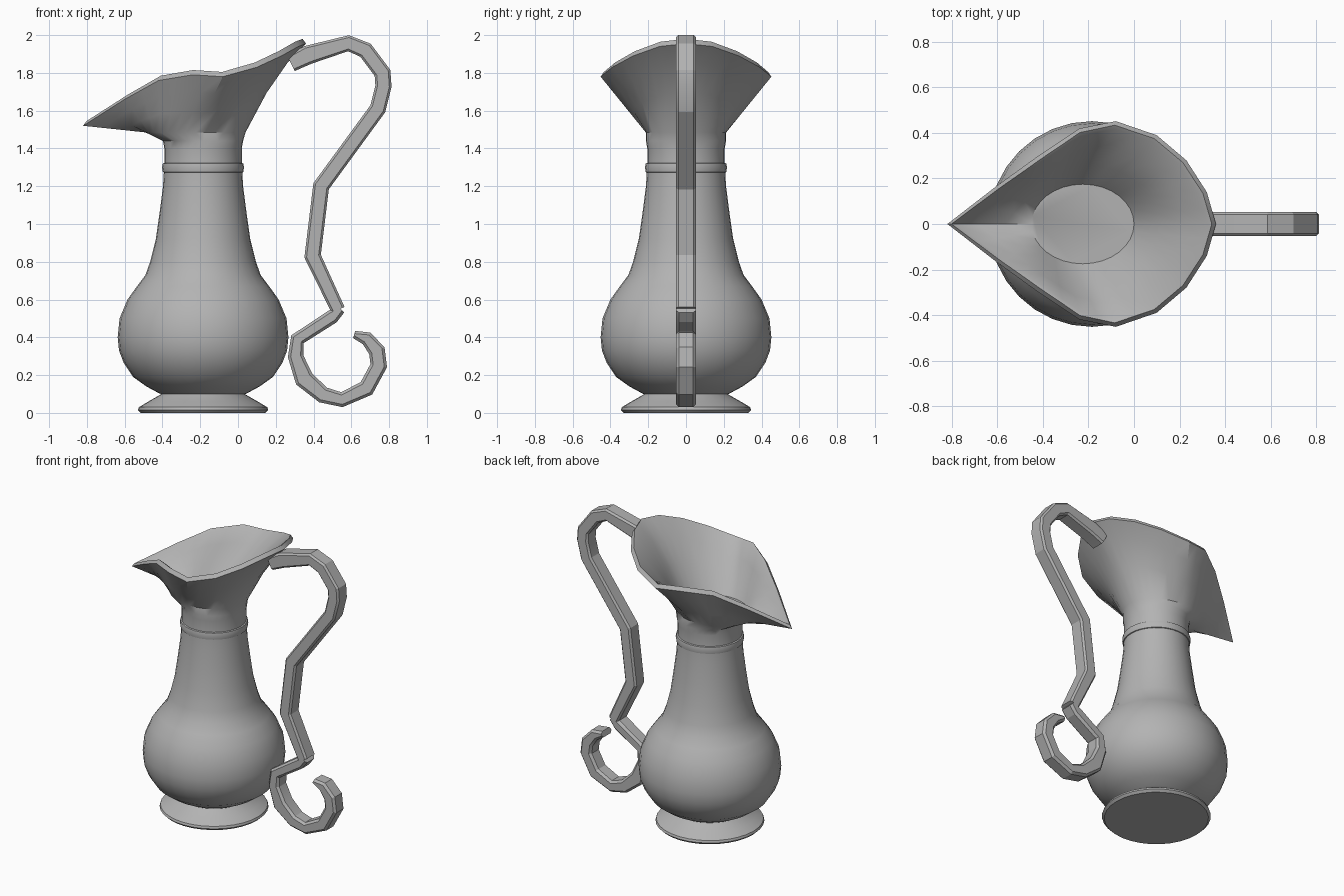
import bpy, bmesh, math
from mathutils import Vector

cube = bpy.data.objects.get("Cube")
if cube:
    bpy.data.objects.remove(cube)

clay = bpy.data.materials.new("grey_clay")
clay.use_nodes = True
GREY = (0.45, 0.45, 0.45, 1)
clay.diffuse_color = GREY
clay.node_tree.nodes["Principled BSDF"].inputs["Base Color"].default_value = GREY

SEGS = 32
AXIS_X = -0.185


def loft(name, rings, sharp_angle):
    """Skin a list of closed rings and cap both ends."""
    bm = bmesh.new()
    loops = [[bm.verts.new(p) for p in ring] for ring in rings]
    for a, b in zip(loops, loops[1:]):
        n = len(a)
        for i in range(n):
            j = (i + 1) % n
            bm.faces.new((a[i], a[j], b[j], b[i]))
    bm.faces.new(loops[0][::-1])
    bm.faces.new(loops[-1])
    bmesh.ops.recalc_face_normals(bm, faces=bm.faces)
    mesh = bpy.data.meshes.new(name)
    bm.to_mesh(mesh)
    bm.free()
    mesh.materials.append(clay)
    obj = bpy.data.objects.new(name, mesh)
    bpy.context.collection.objects.link(obj)
    bpy.ops.object.select_all(action='DESELECT')
    obj.select_set(True)
    bpy.context.view_layer.objects.active = obj
    bpy.ops.object.shade_smooth_by_angle(angle=math.radians(sharp_angle))
    return obj


def oval(cx, rx, ry, z):
    return [Vector((cx + rx * math.cos(t), ry * math.sin(t), z))
            for t in (2 * math.pi * i / SEGS for i in range(SEGS))]


def turned(profile):
    return [oval(AXIS_X, r, r, z) for r, z in profile]


# Foot
loft("foot", turned([(0.33, 0), (0.345, 0.015), (0.34, 0.03), (0.29, 0.06),
                     (0.22, 0.1), (0.2, 0.12)]), 35)

# Belly and neck
body = turned([(0.2, 0.09), (0.235, 0.105), (0.3, 0.14), (0.37, 0.19), (0.42, 0.265),
               (0.445, 0.33), (0.452, 0.4), (0.442, 0.5), (0.4, 0.6), (0.35, 0.67),
               (0.305, 0.73), (0.28, 0.8), (0.25, 0.92), (0.23, 1.06), (0.212, 1.2),
               (0.205, 1.32), (0.205, 1.4), (0.212, 1.44)])

# Rim: half outline from the handle side round to the spout tip, then mirrored
half = [Vector(p) for p in (
    (0.36, 0, 1.955), (0.32, 0.14, 1.94), (0.23, 0.28, 1.89), (0.1, 0.39, 1.83),
    (-0.08, 0.452, 1.78), (-0.24, 0.42, 1.79), (-0.42, 0.3, 1.76),
    (-0.6, 0.17, 1.66), (-0.82, 0, 1.52))]
fine = []
for a, b in zip(half, half[1:]):
    fine += [a, (a + b) / 2]
fine.append(half[-1])
rim = fine + [Vector((p.x, -p.y, p.z)) for p in fine[-2:0:-1]]


def flare(start, end, t):
    """Ring between two rings, pulled up a little on the handle side."""
    ring = []
    for i, (a, b) in enumerate(zip(start, end)):
        p = a.lerp(b, t)
        lift = max(0, math.cos(2 * math.pi * i / SEGS))
        p.z += 0.2 * t * (1 - t) * lift
        ring.append(p)
    return ring


center = Vector((AXIS_X, 0, 0))


def inset(ring, distance, lift):
    result = []
    for p in ring:
        d = (Vector((p.x, p.y, 0)) - center).normalized()
        result.append(p - d * distance + Vector((0, 0, lift)))
    return result


throat = oval(-0.225, 0.265, 0.213, 1.485)
floor = oval(-0.225, 0.225, 0.175, 1.515)
lip = inset(rim, 0.018, 0.025)
inner_rim = inset(rim, 0.035, 0.012)
body += [throat, flare(throat, rim, 0.35), flare(throat, rim, 0.7), rim, lip, inner_rim,
         flare(floor, inner_rim, 0.7), flare(floor, inner_rim, 0.35), floor]
loft("pitcher_body", body, 35)

# Collar round the neck
loft("neck_collar", turned([(0.19, 1.265), (0.213, 1.275), (0.217, 1.3),
                            (0.213, 1.32), (0.19, 1.33)]), 35)


def strap(name, path, half_width, chamfer):
    """Chamfered bar along points (x, z, thickness), mitred at the bends."""
    pts = [Vector((x, 0, z)) for x, z, _ in path]
    rings = []
    for i, p in enumerate(pts):
        before = (p - pts[max(i - 1, 0)]).normalized()
        after = (pts[min(i + 1, len(pts) - 1)] - p).normalized()
        tangent = (before + after).normalized()
        out = Vector((-tangent.z, 0, tangent.x))
        leg = after if after.length else before
        h = path[i][2] / 2 / max(0.6, tangent.dot(leg))
        w, c = half_width, chamfer
        section = ((w, h - c), (w - c, h), (c - w, h), (-w, h - c),
                   (-w, c - h), (c - w, -h), (w - c, -h), (w, c - h))
        rings.append([p + out * v + Vector((0, u, 0)) for u, v in section])
    return loft(name, rings, 20)


# Handle sweep and the scroll at its foot
strap("handle", [(0.28, 1.85, 0.09), (0.37, 1.895, 0.1), (0.585, 1.957, 0.08),
                 (0.675, 1.92, 0.085), (0.765, 1.8, 0.085), (0.77, 1.73, 0.085),
                 (0.74, 1.61, 0.085), (0.44, 1.2, 0.085), (0.395, 0.83, 0.085),
                 (0.53, 0.545, 0.075)], 0.053, 0.012)
strap("handle_scroll", [(0.545, 0.55, 0.05), (0.5, 0.51, 0.075), (0.315, 0.39, 0.07),
                        (0.305, 0.3, 0.08), (0.35, 0.18, 0.1), (0.45, 0.095, 0.085),
                        (0.55, 0.07, 0.075), (0.68, 0.13, 0.085), (0.745, 0.25, 0.085),
                        (0.735, 0.33, 0.085), (0.68, 0.395, 0.07),
                        (0.615, 0.415, 0.04)], 0.053, 0.015)
